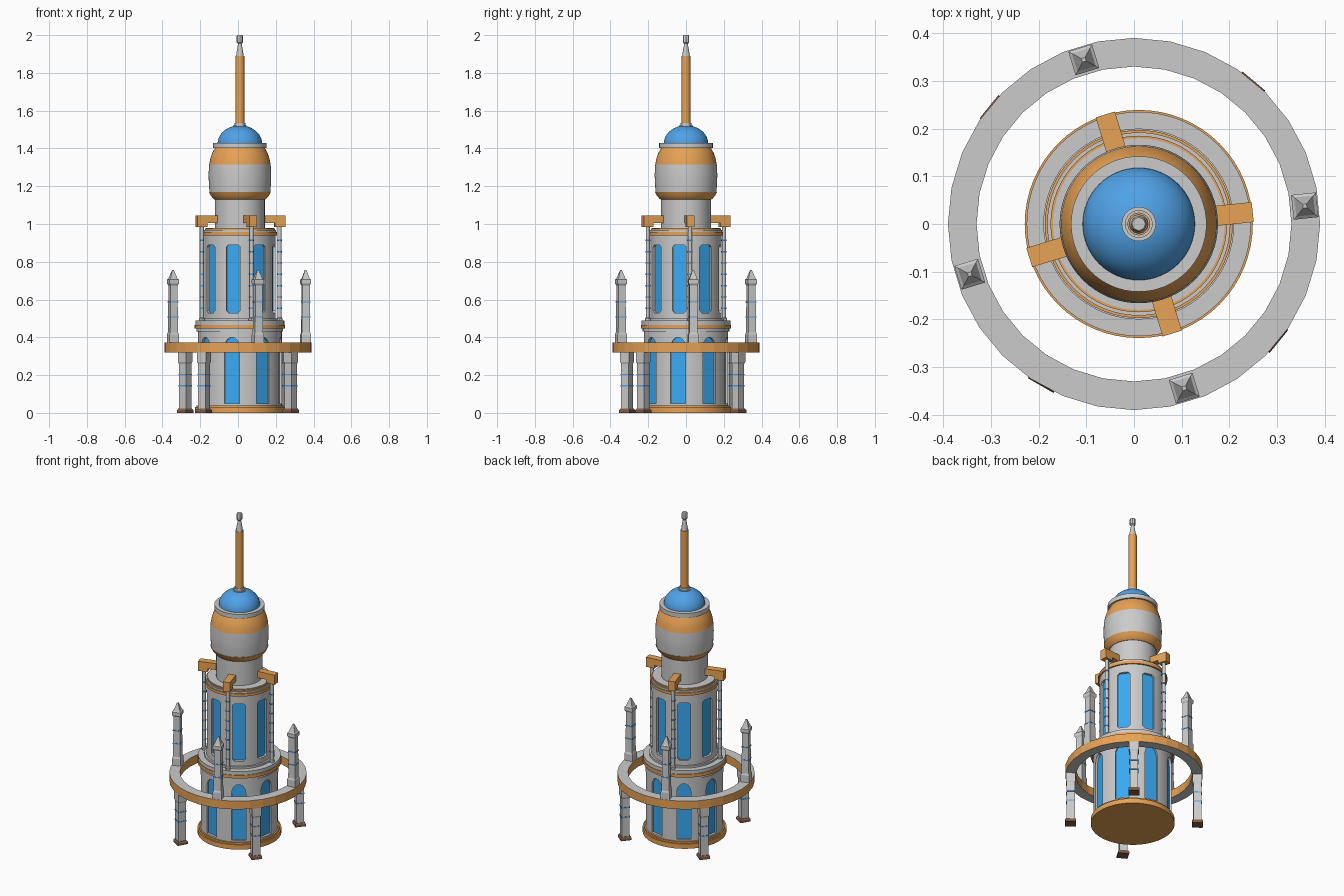
import bpy, bmesh
from math import sin, cos, pi, radians, sqrt

if "Cube" in bpy.data.objects:
    bpy.data.objects.remove(bpy.data.objects["Cube"])

CX = 0.01  # tower axis is slightly off the ring's centre


def material(name, rgb):
    m = bpy.data.materials.new(name)
    m.diffuse_color = (*rgb, 1)
    m.use_nodes = True
    m.node_tree.nodes["Principled BSDF"].inputs["Base Color"].default_value = m.diffuse_color
    return m


ORANGE = material("orange", (0.8, 0.36, 0.09))
BLUE = material("blue", (0.08, 0.36, 0.8))
GLASS = material("glass", (0.04, 0.4, 0.9))
BROWN = material("brown", (0.22, 0.11, 0.06))


def finish(name, bm, mat=None, smooth=False, loc=(0, 0, 0), rot=0):
    bmesh.ops.recalc_face_normals(bm, faces=bm.faces)
    me = bpy.data.meshes.new(name)
    bm.to_mesh(me)
    bm.free()
    if mat:
        me.materials.append(mat)
    if smooth:
        soften(me)
    ob = bpy.data.objects.new(name, me)
    ob.location = loc
    ob.rotation_euler.z = rot
    bpy.context.collection.objects.link(ob)
    return ob


def soften(me):
    me.polygons.foreach_set("use_smooth", [True] * len(me.polygons))
    me.set_sharp_from_angle(angle=radians(30))


def lathe(name, profile, mat=None, segs=64, loc=(CX, 0, 0), rot=0, closed=False, smooth=True):
    """Turn (radius, z) points round the z axis; open profiles are capped."""
    bm = bmesh.new()
    rings = []
    for r, z in profile:
        rings.append([bm.verts.new((r * cos(2 * pi * i / segs), r * sin(2 * pi * i / segs), z))
                      for i in range(segs)])
    pairs = list(zip(rings, rings[1:]))
    if closed:
        pairs.append((rings[-1], rings[0]))
    else:
        bm.faces.new(rings[0])
        bm.faces.new(rings[-1])
    for a, b in pairs:
        for i in range(segs):
            j = (i + 1) % segs
            bm.faces.new((a[i], a[j], b[j], b[i]))
    return finish(name, bm, mat, smooth, loc, rot)


def disc(name, r, z0, z1, mat=None, segs=64):
    return lathe(name, [(r, z0), (r, z1)], mat, segs)


def square(name, profile, angle, radius, mat=None, cx=0.0):
    """Square pillar from (half width, z) points, set at a polar position."""
    return lathe(name, [(h * sqrt(2), z) for h, z in profile], mat, 4,
                 (cx + radius * cos(angle), radius * sin(angle), 0), angle + pi / 4, smooth=False)


def prisms(name, outline, r0, r1, mat=None):
    """Eight window-shaped prisms running radially from r0 to r1."""
    bm = bmesh.new()
    for k in range(8):
        a = radians(34 + 45 * k)
        rows = [[bm.verts.new((r * cos(a) - y * sin(a), r * sin(a) + y * cos(a), z))
                 for y, z in outline] for r in (r0, r1)]
        bm.faces.new(rows[0])
        bm.faces.new(rows[1])
        n = len(outline)
        for i in range(n):
            j = (i + 1) % n
            bm.faces.new((rows[0][i], rows[0][j], rows[1][j], rows[1][i]))
    return finish(name, bm, mat, loc=(CX, 0, 0))


def windowed_wall(name, r, z0, z1, outline, depth):
    wall = disc(name, r, z0, z1)
    cutter = prisms(name + "_cutter", outline, r - depth, r + 0.05)
    mod = wall.modifiers.new("windows", 'BOOLEAN')
    mod.operation, mod.object, mod.solver = 'DIFFERENCE', cutter, 'EXACT'
    bpy.context.view_layer.update()
    dg = bpy.context.evaluated_depsgraph_get()
    me = bpy.data.meshes.new_from_object(wall.evaluated_get(dg))
    wall.modifiers.clear()
    wall.data = me
    soften(me)
    bpy.data.objects.remove(cutter)
    prisms(name + "_panes", outline, r - depth - 0.006, r - depth + 0.002, GLASS)


# Lower storey with arched windows
disc("tower_base", 0.238, 0, 0.03, ORANGE)
disc("tower_base_step", 0.23, 0.03, 0.04, ORANGE)
w = 0.04
arch = [(-w, 0.05), (w, 0.05)] + [(w * cos(pi * i / 10), 0.345 + 0.055 * sin(pi * i / 10))
                                  for i in range(11)]
windowed_wall("lower_wall", 0.222, 0.04, 0.43, arch, 0.018)

# Ledge between the storeys
disc("ledge_bottom", 0.229, 0.43, 0.446)
disc("ledge_band", 0.239, 0.446, 0.466, ORANGE)
disc("ledge_top", 0.235, 0.466, 0.488)
disc("ledge_step", 0.2, 0.488, 0.5)

# Upper storey with tall clipped windows
w, c = 0.037, 0.012
tall = [(-w, 0.53 + c), (-w + c, 0.53), (w - c, 0.53), (w, 0.53 + c),
        (w, 0.89 - c), (w - c, 0.89), (c - w, 0.89), (-w, 0.89 - c)]
windowed_wall("upper_wall", 0.188, 0.49, 0.94, tall, 0.018)
disc("upper_band", 0.197, 0.94, 0.957, ORANGE)
disc("upper_rim", 0.192, 0.957, 0.968)
disc("upper_thin_band", 0.185, 0.968, 0.976, ORANGE)
disc("upper_roof", 0.18, 0.968, 0.979)

# Neck and bulb
disc("neck", 0.132, 0.97, 1.14)
lathe("bulb_bottom", [(0.135, 1.13), (0.143, 1.137), (0.155, 1.152), (0.164, 1.17)], ORANGE)
lathe("bulb_middle", [(0.161, 1.17), (0.164, 1.21), (0.166, 1.26), (0.163, 1.315)])
lathe("bulb_top", [(0.163, 1.315), (0.157, 1.345), (0.147, 1.375), (0.132, 1.402)], ORANGE)
disc("bulb_rim", 0.142, 1.402, 1.43)

# Dome
lathe("dome", [(0.118 * cos(t * pi / 24), 1.425 + 0.097 * sin(t * pi / 24)) for t in range(12)]
      + [(0.004, 1.522)], BLUE)

# Spire
disc("spire_collar", 0.036, 1.508, 1.522, None, 32)
disc("spire_collar_top", 0.029, 1.522, 1.535, None, 32)
disc("spire", 0.024, 1.535, 1.89, ORANGE, 16)
lathe("spire_taper", [(0.02, 1.89), (0.018, 1.905), (0.009, 1.958)], None, 12)
lathe("spire_tip", [(0.011, 1.955), (0.017, 1.962), (0.017, 1.995), (0.014, 2.0)], None, 8)

# Outer ring: grey faces with orange inner and outer sides
ring = lathe("outer_ring", [(0.39, 0.32), (0.39, 0.372), (0.33, 0.372), (0.33, 0.32)], None, 32,
             (0, 0, 0), closed=True, smooth=False)
ring.data.materials.append(None)
ring.data.materials.append(ORANGE)
for p in ring.data.polygons:
    p.material_index = 1 if abs(p.normal.z) < 0.5 else 0

# Posts on the ring, arms and slim columns on the tower
for n, deg in enumerate((6, 107, 197, 287), 1):
    a = radians(deg)
    square(f"post_{n}", [(0.026, 0.37), (0.026, 0.415), (0.022, 0.425), (0.02, 0.58),
                         (0.02, 0.675), (0.026, 0.685), (0.026, 0.705), (0.02, 0.71),
                         (0.006, 0.75), (0.004, 0.756)], a, 0.36)
    for z in (0.505, 0.585):
        square(f"post_stripe_{n}", [(0.0225, z), (0.0225, z + 0.006)], a, 0.36, BLUE)

    # Hooked arm: side profile given thickness
    bm = bmesh.new()
    prof = [(0.125, 1.005), (0.125, 1.045), (0.24, 1.045), (0.24, 0.985), (0.185, 0.985), (0.185, 1.005)]
    sides = [[bm.verts.new((r, y, z)) for r, z in prof] for y in (-0.021, 0.021)]
    for s in sides:
        bm.faces.new(s)
    for i in range(6):
        j = (i + 1) % 6
        bm.faces.new((sides[0][i], sides[0][j], sides[1][j], sides[1][i]))
    finish(f"arm_{n}", bm, ORANGE, loc=(CX, 0, 0), rot=a)

    spot = (CX + 0.211 * cos(a), 0.211 * sin(a), 0)
    lathe(f"column_{n}", [(0.015, 0.488), (0.015, 0.5), (0.011, 0.505), (0.011, 0.985)], None, 12, spot)
    for k in range(7):
        z = 0.55 + 0.06 * k
        lathe(f"column_stripe_{n}", [(0.013, z), (0.013, z + 0.007)], BLUE, 12, spot)

# Legs under the ring
for n, deg in enumerate((50, 141, 240, 321), 1):
    a = radians(deg)
    square(f"leg_foot_{n}", [(0.031, 0), (0.031, 0.014), (0.026, 0.022)], a, 0.36, BROWN)
    square(f"leg_{n}", [(0.023, 0.02), (0.023, 0.26), (0.027, 0.27), (0.027, 0.322)], a, 0.36)
    for z in (0.14, 0.2):
        square(f"leg_stripe_{n}", [(0.025, z), (0.025, z + 0.007)], a, 0.36, BLUE)
